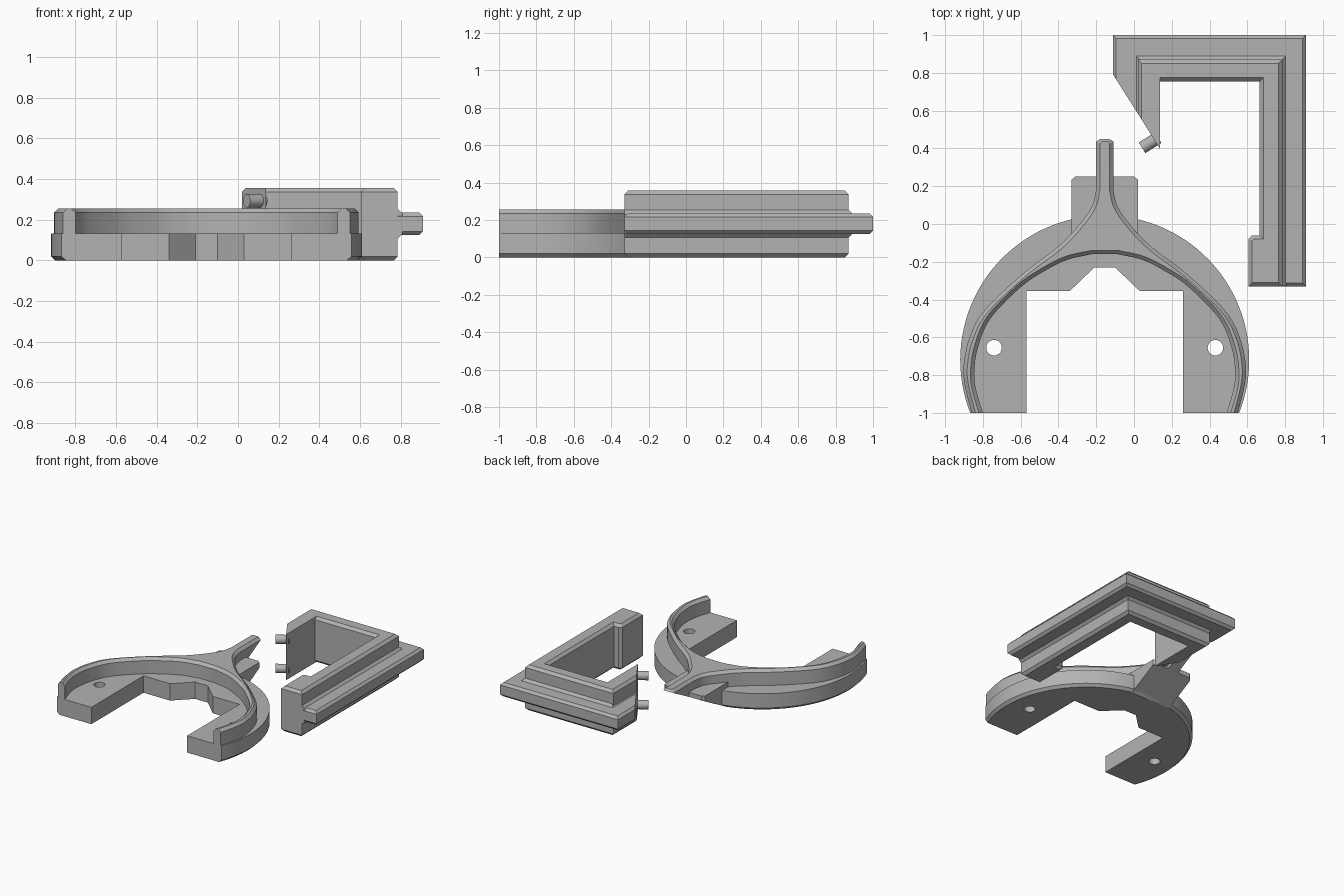
import bpy, bmesh, math
from mathutils import Vector, Matrix

if "Cube" in bpy.data.objects:
    bpy.data.objects.remove(bpy.data.objects["Cube"])

GREY = bpy.data.materials.new("plain grey")
GREY.diffuse_color = (0.45, 0.45, 0.45, 1)
GREY.use_nodes = True
GREY.node_tree.nodes["Principled BSDF"].inputs["Base Color"].default_value = GREY.diffuse_color
CX = -0.155  # mirror axis of the ring


def inset(pts, dists):
    """Move each polygon edge inward by its own distance (counter-clockwise)."""
    out, n = [], len(pts)
    normals = []
    for i in range(n):
        d = (Vector(pts[(i + 1) % n]) - Vector(pts[i])).normalized()
        normals.append(Vector((-d.y, d.x)))
    for i in range(n):
        a, b, da, db = normals[i - 1], normals[i], dists[i - 1], dists[i]
        det = a.x * b.y - a.y * b.x
        if abs(det) < 1e-3:
            v = b * db
        else:
            v = Vector(((da * b.y - db * a.y) / det, (a.x * db - b.x * da) / det))
        out.append(Vector(pts[i]) + v)
    return out


def finish(name, bm):
    bmesh.ops.recalc_face_normals(bm, faces=bm.faces)
    me = bpy.data.meshes.new(name)
    bm.to_mesh(me)
    bm.free()
    me.materials.append(GREY)
    ob = bpy.data.objects.new(name, me)
    bpy.context.collection.objects.link(ob)
    return ob


def prism(name, pts, levels, sharp=()):
    """Stack outlines at (height, inset); edges listed in sharp stay in place."""
    bm, rings, n = bmesh.new(), [], len(pts)
    for z, d in levels:
        loop = inset(pts, [0 if i in sharp else d for i in range(n)])
        rings.append([bm.verts.new((p.x, p.y, z)) for p in loop])
    for lo, hi in zip(rings, rings[1:]):
        for i in range(n):
            j = (i + 1) % n
            bm.faces.new((lo[i], lo[j], hi[j], hi[i]))
    bm.faces.new(rings[0][::-1])
    bm.faces.new(rings[-1])
    return finish(name, bm)


def cylinder(name, centre, axis, radius, length):
    bm = bmesh.new()
    rot = Vector((0, 0, 1)).rotation_difference(Vector(axis)).to_matrix().to_4x4()
    bmesh.ops.create_cone(bm, cap_ends=True, segments=32, radius1=radius, radius2=radius,
                          depth=length, matrix=Matrix.Translation(centre) @ rot)
    return finish(name, bm)


def cut(ob, cutter):
    mod = ob.modifiers.new("cut", 'BOOLEAN')
    mod.operation, mod.object, mod.solver = 'DIFFERENCE', cutter, 'EXACT'
    bpy.context.view_layer.objects.active = ob
    bpy.ops.object.modifier_apply(modifier=mod.name)


def smooth_path(p, steps=5):
    """Catmull-Rom curve through the points."""
    p = [Vector(q) for q in p]
    q = [2 * p[0] - p[1]] + p + [2 * p[-1] - p[-2]]
    out = []
    for i in range(1, len(q) - 2):
        a, b, c, d = q[i - 1:i + 3]
        for s in range(steps):
            t = s / steps
            out.append(0.5 * (2 * b + (c - a) * t + (2 * a - 5 * b + 4 * c - d) * t * t
                              + (3 * b - a - 3 * c + d) * t ** 3))
    return out + [p[-1]]


def side(half, sign):
    return [(CX + sign * v[0], v[1]) for v in half]


# Base: round plate with a stepped notch and two screw holes
R, CY = 0.765, -0.72
a0 = math.asin((-1 - CY) / R)
N = 72
arc = [(CX + R * math.cos(a), CY + R * math.sin(a))
       for a in (a0 + (math.pi - 2 * a0) * i / N for i in range(N + 1))]
notch = [(-0.57, -1), (-0.57, -0.355), (-0.34, -0.355), (-0.21, -0.23),
         (-0.10, -0.23), (0.03, -0.355), (0.26, -0.355), (0.26, -1)]
base = prism("ring_base", arc + notch, [(0, 0.02), (0.02, 0), (0.132, 0)],
             range(N, N + 1 + len(notch)))
for s in (-1, 1):
    hole = cylinder("screw_hole", (CX + s * 0.586, -0.655, 0.07), (0, 0, 1), 0.041, 0.4)
    cut(base, hole)
    bpy.data.objects.remove(hole)

# Curved wall that narrows into a neck
outer = smooth_path([(0.705, -1), (0.74, -0.86), (0.747, -0.75), (0.715, -0.6), (0.635, -0.455),
                     (0.43, -0.26), (0.235, -0.11), (0.12, 0.015), (0.065, 0.1), (0.046, 0.18)])
outer += [Vector((0.046, 0.435)), Vector((0.026, 0.456))]
inner = smooth_path([(0.645, -1), (0.683, -0.87), (0.69, -0.77), (0.67, -0.65), (0.605, -0.5),
                     (0.445, -0.335), (0.32, -0.25), (0.2, -0.19), (0.07, -0.16)])
wall_pts = side(outer, 1) + side(outer[::-1], -1) + side(inner, -1) + side(inner[::-1], 1)
wall = prism("ring_wall", wall_pts, [(0.13, 0), (0.235, 0), (0.256, 0.02)],
             (2 * len(outer) - 1, len(wall_pts) - 1))

# Mounting block behind the ring
block = prism("mounting_block", [(-0.33, -0.06), (0.02, -0.06), (0.02, 0.235), (0.0, 0.252),
                                 (-0.31, 0.252), (-0.33, 0.235)], [(0, 0), (0.17, 0)])

# Sloping underside shared by neck and block
bm = bmesh.new()
prof = [(0.0, 0.0), (0.6, 0.6 * 0.535), (0.6, -0.2), (0.0, -0.2)]
ends = [[bm.verts.new((x, y, z)) for y, z in prof] for x in (-0.6, 0.3)]
for i in range(4):
    j = (i + 1) % 4
    bm.faces.new((ends[0][i], ends[0][j], ends[1][j], ends[1][i]))
bm.faces.new(ends[0])
bm.faces.new(ends[1])
wedge = finish("wedge_cutter", bm)
for ob in (wall, block, base):
    cut(ob, wedge)
bpy.data.objects.remove(wedge)

# Hook-shaped bracket body with a foot at its front end
prism("bracket_body",
      [(0.605, -0.33), (0.785, -0.33), (0.785, 0.87), (0.02, 0.87), (0.02, 0.585),
       (0.138, 0.397), (0.138, 0.755), (0.665, 0.755), (0.665, -0.06), (0.625, -0.06),
       (0.605, -0.08)],
      [(0, 0.02), (0.02, 0), (0.337, 0), (0.357, 0.02)], (4, 5))

# Sloped root between body and tongue
prism("tongue_root",
      [(0.72, -0.328), (0.808, -0.328), (0.808, 0.893), (0.008, 0.893), (0.008, 0.604),
       (0.1, 0.46), (0.1, 0.82), (0.72, 0.82)],
      [(0.105, 0.024), (0.13, 0), (0.23, 0), (0.255, 0.024)], (0, 4, 5, 6, 7))

# Tongue running around the outside
prism("tongue",
      [(0.72, -0.33), (0.91, -0.33), (0.91, 1.0), (-0.112, 1.0), (-0.112, 0.793),
       (0.12, 0.427), (0.12, 0.82), (0.72, 0.82)],
      [(0.125, 0.018), (0.143, 0), (0.217, 0), (0.235, 0.018)], (4, 5, 6, 7))

# Two locating pins on the slanted tip
for z in (0.065, 0.293):
    cylinder("locating_pin", (0.085, 0.43, z), (0.845, 0.535, 0), 0.033, 0.1)

# Smooth curves, sharp edges
for ob in bpy.context.scene.objects:
    ob.select_set(True)
bpy.context.view_layer.objects.active = wall
bpy.ops.object.shade_smooth_by_angle(angle=math.radians(25))
